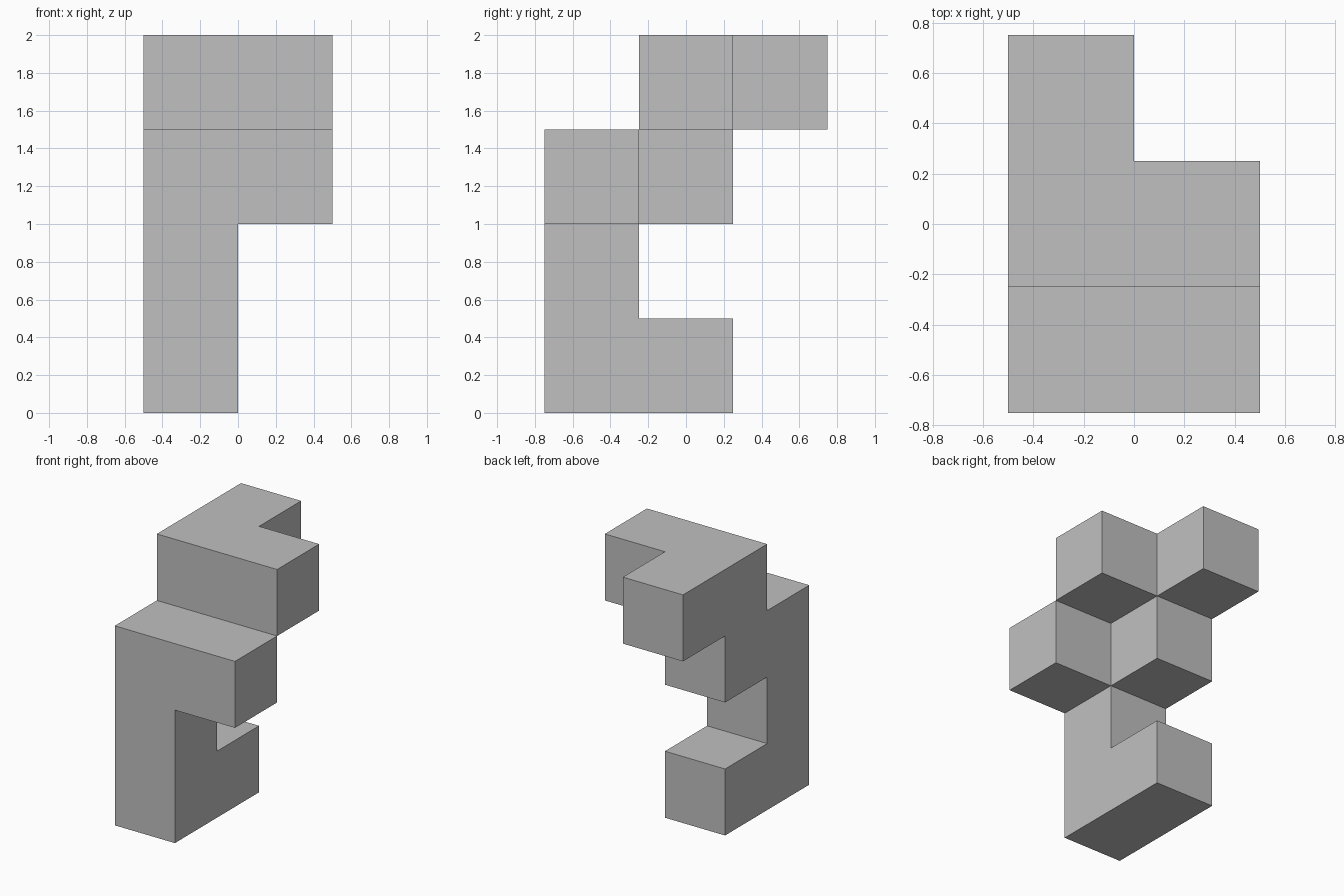
import bpy
import bmesh
import math
from mathutils import Vector

cube = bpy.data.objects.get("Cube")
if cube:
    bpy.data.objects.remove(cube, do_unlink=True)

# Plain grey material
grey = bpy.data.materials.new("plain_grey")
grey.use_nodes = True
colour = (0.53, 0.53, 0.53, 1.0)
grey.diffuse_color = colour
grey.node_tree.nodes["Principled BSDF"].inputs["Base Color"].default_value = colour

SIZE = 0.5
ORIGIN = Vector((-0.5, -0.75, 0.0))

# Occupied cells (x, y, z) of each part
foot = [(0, 0, 0), (0, 1, 0)]
column = [(0, 0, 1)]
middle = [(0, 0, 2), (1, 0, 2), (0, 1, 2)]
top = [(0, 1, 3), (1, 1, 3), (0, 2, 3)]
cells = set(foot + column + middle + top)


def add_outer_faces(bm, cell):
    """Add the faces of one cell that do not touch another cell."""
    centre = ORIGIN + (Vector(cell) + Vector((0.5, 0.5, 0.5))) * SIZE
    for axis in range(3):
        for sign in (-1, 1):
            n = Vector((0, 0, 0))
            n[axis] = sign
            if tuple(int(c + d) for c, d in zip(cell, n)) in cells:
                continue
            u = Vector((0, 0, 0))
            u[(axis + 1) % 3] = 1
            v = n.cross(u)
            corners = (-u - v, u - v, u + v, v - u)
            bm.faces.new([bm.verts.new(centre + (n + c) * SIZE / 2) for c in corners])


# Stepped block body: one shell with flat sides merged
bm = bmesh.new()
for cell in sorted(cells):
    add_outer_faces(bm, cell)
bmesh.ops.remove_doubles(bm, verts=bm.verts[:], dist=0.001)
bmesh.ops.dissolve_limit(bm, angle_limit=math.radians(1),
                         verts=bm.verts[:], edges=bm.edges[:])
mesh = bpy.data.meshes.new("stepped_block")
bm.to_mesh(mesh)
bm.free()
mesh.materials.append(grey)
body = bpy.data.objects.new("stepped_block", mesh)
bpy.context.collection.objects.link(body)
